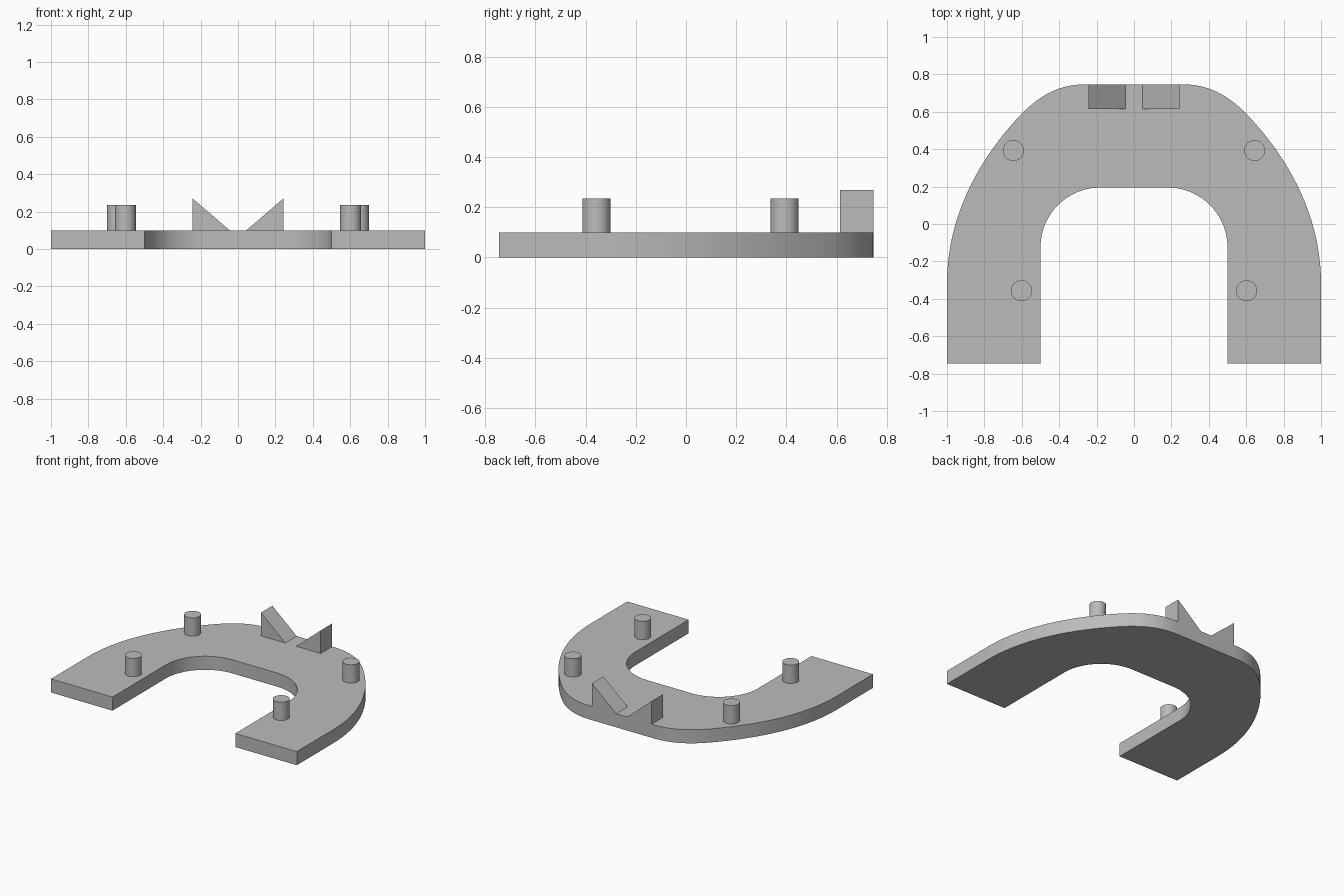
import bpy
import bmesh
from math import radians, cos, sin
from mathutils import Vector
from mathutils.geometry import interpolate_bezier

cube = bpy.data.objects.get("Cube")
if cube:
    bpy.data.objects.remove(cube, do_unlink=True)

grey = bpy.data.materials.new("plain grey")
grey.use_nodes = True
colour = (0.5, 0.5, 0.5, 1)
grey.diffuse_color = colour
grey.node_tree.nodes["Principled BSDF"].inputs["Base Color"].default_value = colour


def extrude_profile(name, points, direction):
    """Make a closed solid by sweeping a flat profile along a direction."""
    bm = bmesh.new()
    face = bm.faces.new([bm.verts.new(p) for p in points])
    result = bmesh.ops.extrude_face_region(bm, geom=[face], use_keep_orig=True)
    verts = [v for v in result["geom"] if isinstance(v, bmesh.types.BMVert)]
    bmesh.ops.translate(bm, verts=verts, vec=direction)
    bmesh.ops.recalc_face_normals(bm, faces=bm.faces)
    mesh = bpy.data.meshes.new(name)
    bm.to_mesh(mesh)
    bm.free()
    mesh.materials.append(grey)
    obj = bpy.data.objects.new(name, mesh)
    bpy.context.collection.objects.link(obj)
    return obj


def smooth(obj):
    bpy.ops.object.select_all(action="DESELECT")
    obj.select_set(True)
    bpy.context.view_layer.objects.active = obj
    bpy.ops.object.shade_smooth_by_angle(angle=radians(30))


def bezier(*controls):
    return interpolate_bezier(*[Vector((x, y, 0)) for x, y in controls], 20)


# Horseshoe plate: half outline from the back centre round to the inner back edge
half = bezier((0.25, 0.747), (0.39, 0.747), (0.49, 0.70), (0.60, 0.59))
half += bezier((0.60, 0.59), (0.83, 0.35), (1, 0.04), (1, -0.32))[1:]
half += [Vector((1, -0.745, 0)), Vector((0.5, -0.745, 0))]
for i in range(25):
    a = radians(90) * i / 24
    half.append(Vector((0.18 + 0.32 * cos(a), -0.125 + 0.32 * sin(a), 0)))
other_half = [Vector((-p.x, p.y, 0)) for p in reversed(half)]
smooth(extrude_profile("horseshoe_plate", half + other_half, (0, 0, 0.1)))

for side, label in ((1, "left"), (-1, "right")):
    # Upright round pegs
    for place, x, y in (("back", 0.645, 0.393), ("front", 0.602, -0.357)):
        ring = [(side * x + 0.056 * cos(radians(a)), y + 0.056 * sin(radians(a)), 0.1)
                for a in range(0, 360, 10)]
        smooth(extrude_profile(f"{place}_{label}_peg", ring, (0, 0, 0.135)))

    # Triangular wedges sloping down towards the middle
    wedge = [(side * x, 0.614, z) for x, z in ((0.045, 0.1), (0.243, 0.1), (0.243, 0.27))]
    extrude_profile(f"{label}_wedge", wedge, (0, 0.133, 0))
